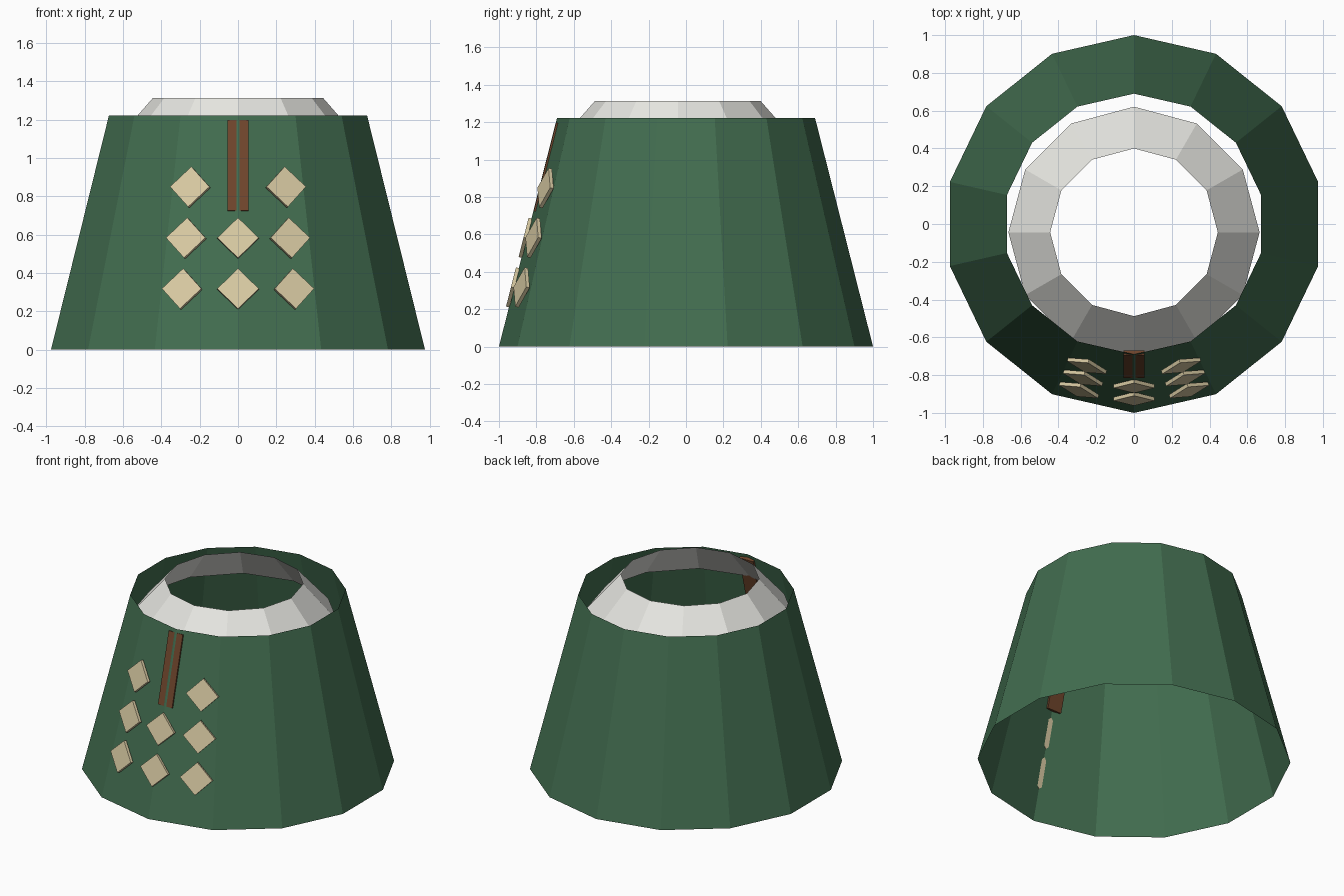
import bpy, bmesh, math
from mathutils import Matrix, Vector

if "Cube" in bpy.data.objects:
    bpy.data.objects.remove(bpy.data.objects["Cube"])

R_BOT, R_TOP, H = 1.0, 0.69, 1.222
SLOPE = math.atan((R_BOT - R_TOP) / H)


def material(name, rgb):
    m = bpy.data.materials.new(name)
    m.diffuse_color = (*rgb, 1)
    m.use_nodes = True
    m.node_tree.nodes["Principled BSDF"].inputs["Base Color"].default_value = m.diffuse_color
    return m


green = material("green_cloth", (0.055, 0.155, 0.08))
white = material("white_cloth", (0.80, 0.80, 0.76))
cream = material("cream", (0.70, 0.60, 0.37))
brown = material("brown", (0.16, 0.06, 0.025))


def finish(name, bm, mat):
    bmesh.ops.recalc_face_normals(bm, faces=bm.faces)
    mesh = bpy.data.meshes.new(name)
    bm.to_mesh(mesh)
    bm.free()
    mesh.materials.append(mat)
    ob = bpy.data.objects.new(name, mesh)
    bpy.context.collection.objects.link(ob)
    return ob


def open_cone(name, sides, r0, z0, r1, z1, y, mat):
    """Flat-sided tube without caps, one corner pointing to the front."""
    bm = bmesh.new()
    rings = []
    for r, z in ((r0, z0), (r1, z1)):
        rings.append([bm.verts.new((r * math.sin(a), y - r * math.cos(a), z))
                      for a in (2 * math.pi * i / sides for i in range(sides))])
    for i in range(sides):
        j = (i + 1) % sides
        bm.faces.new((rings[0][i], rings[0][j], rings[1][j], rings[1][i]))
    return finish(name, bm, mat)


def plate(name, angle, z, size, offset, spin, mat):
    """Thin box leaning on the cone; offset is its centre's distance off the cone."""
    bm = bmesh.new()
    bmesh.ops.create_cube(bm, size=1)
    r = R_BOT - math.tan(SLOPE) * z
    m = (Matrix.Rotation(angle, 4, 'Z')
         @ Matrix.Translation((0, -r, z))
         @ Matrix.Rotation(-SLOPE, 4, 'X')
         @ Matrix.Translation((0, -offset, 0))
         @ Matrix.Rotation(spin, 4, 'Y')
         @ Matrix.Diagonal((*size, 1)))
    bmesh.ops.transform(bm, matrix=m, verts=bm.verts)
    return finish(name, bm, mat)


# Garment body and collar
open_cone("body", 14, R_BOT, 0, R_TOP, H, 0, green)
open_cone("collar", 12, 0.665, 1.06, 0.444, 1.312, -0.044, white)

# Front placket strip, with the body's ridge just showing through
plate("front_strip", 0, 0.962, (0.11, 0.025, 0.488), -0.0145, 0, brown)

# Diamond patches: three rows, the top row without a middle one
for row, z in enumerate((0.315, 0.58, 0.846)):
    for col in (-1, 0, 1):
        if row == 2 and col == 0:
            continue
        plate(f"diamond_{row}_{col + 1}", col * 0.32, z, (0.153, 0.02, 0.153),
              0.006, math.pi / 4, cream)
